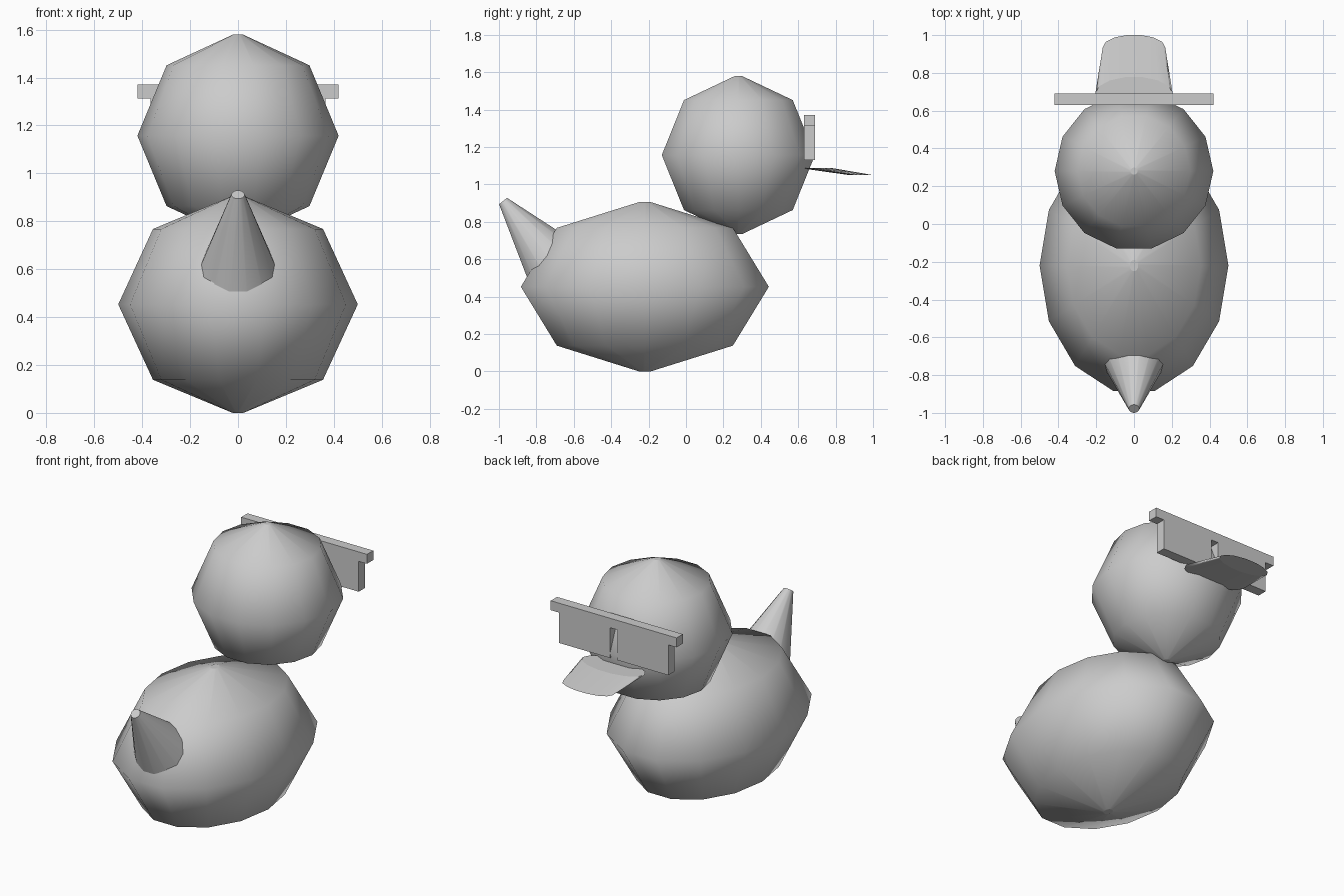
import bpy, bmesh, math
from mathutils import Vector, Matrix

if "Cube" in bpy.data.objects:
    bpy.data.objects.remove(bpy.data.objects["Cube"])

grey = bpy.data.materials.new("light_grey")
grey.diffuse_color = (0.6, 0.6, 0.6, 1)
grey.use_nodes = True
grey.node_tree.nodes["Principled BSDF"].inputs["Base Color"].default_value = grey.diffuse_color
SIDES = 14


def finish(name, bm, smooth=False):
    bmesh.ops.recalc_face_normals(bm, faces=bm.faces[:])
    for f in bm.faces:
        f.smooth = smooth and len(f.verts) == 4   # end caps stay flat
    mesh = bpy.data.meshes.new(name)
    bm.to_mesh(mesh)
    bm.free()
    mesh.materials.append(grey)
    obj = bpy.data.objects.new(name, mesh)
    bpy.context.collection.objects.link(obj)
    return obj


def loft(name, rings, matrix=Matrix()):
    """Join elliptical rings, each (centre y, z, x radius, y radius)."""
    bm = bmesh.new()
    loops = []
    for cy, z, rx, ry in rings:
        angles = [2 * math.pi * i / SIDES for i in range(SIDES)]
        loops.append([bm.verts.new((rx * math.cos(a), cy + ry * math.sin(a), z))
                      for a in angles])
    for low, high in zip(loops, loops[1:]):
        for i in range(SIDES):
            j = (i + 1) % SIDES
            bm.faces.new((low[i], low[j], high[j], high[i]))
    bm.faces.new(loops[0])
    bm.faces.new(loops[-1])
    bm.transform(matrix)
    return finish(name, bm, True)


def box(name, low, high):
    bm = bmesh.new()
    bmesh.ops.create_cube(bm, size=1)
    low, high = Vector(low), Vector(high)
    bm.transform(Matrix.Translation((low + high) / 2) @ Matrix.Diagonal((high - low).to_4d()))
    return finish(name, bm)


def faceted_ball(name, cy, cz, half_height, rx, ry):
    # Coarse ball: tiny flat poles, shoulder rings and a wide middle
    profile = [(-1, 0.045), (-0.695, 0.71), (0, 1), (0.695, 0.71), (1, 0.045)]
    loft(name, [(cy, cz + h * half_height, r * rx, r * ry) for h, r in profile])


# Body and head
faceted_ball("body", -0.22, 0.453, 0.453, 0.5, 0.68)
faceted_ball("head", 0.28, 1.157, 0.423, 0.42, 0.42)

# Tail: tapered cone leaning up and away from the body
axis = Vector((0, -0.629, 0.777))
base = Vector((0, -0.978, 0.911)) - axis * 0.5
lean = Matrix.Rotation(math.atan2(0.629, 0.777), 4, 'X')
loft("tail", [(0, 0, 0.195, 0.195), (0, 0.5, 0.028, 0.028)],
     Matrix.Translation(base) @ lean)

# Bill: flattened sloping frustum
loft("bill", [(0.69, 1.088, 0.205, 0.09), (0.937, 1.05, 0.165, 0.065)])

# Glasses: brow bar and two lens blocks
box("glasses_bar", (-0.42, 0.63, 1.313), (0.42, 0.69, 1.37))
for side, label in ((-1, "left"), (1, "right")):
    xs = sorted((side * 0.025, side * 0.365))
    box(label + "_lens", (xs[0], 0.63, 1.13), (xs[1], 0.69, 1.313))
